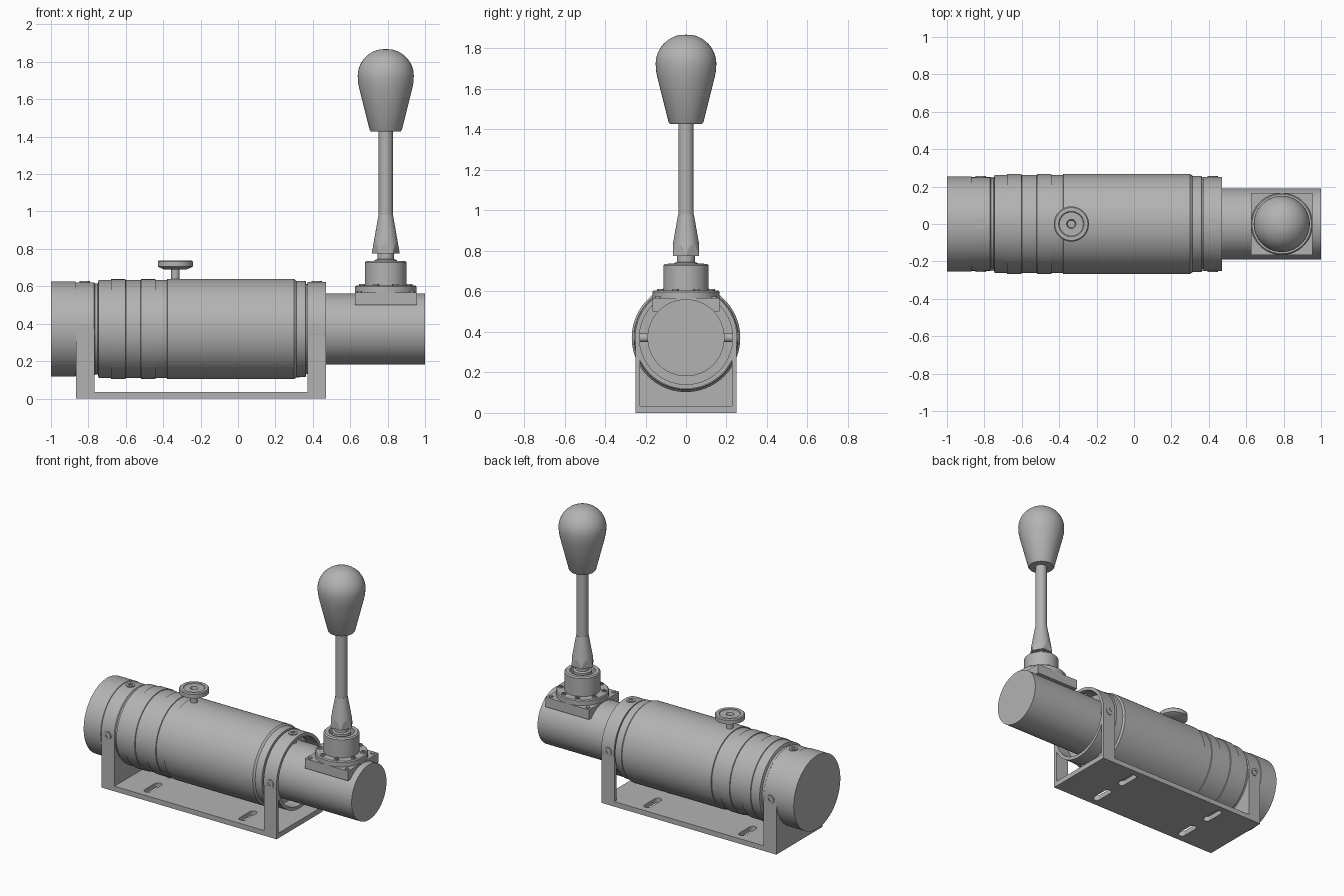
import bpy, bmesh, math
from mathutils import Matrix, Vector

if "Cube" in bpy.data.objects:
    bpy.data.objects.remove(bpy.data.objects["Cube"])

grey = bpy.data.materials.new("light_grey")
grey.use_nodes = True
grey.diffuse_color = (0.45, 0.45, 0.45, 1)
grey.node_tree.nodes["Principled BSDF"].inputs["Base Color"].default_value = (0.45, 0.45, 0.45, 1)

AXIS_Z = 0.371
LEVER_X = 0.79
ALONG_X = Matrix.Rotation(math.pi / 2, 4, 'Y')


def finish(name, bm, smooth=True):
    bmesh.ops.recalc_face_normals(bm, faces=bm.faces)
    mesh = bpy.data.meshes.new(name)
    bm.to_mesh(mesh)
    bm.free()
    mesh.materials.append(grey)
    obj = bpy.data.objects.new(name, mesh)
    bpy.context.collection.objects.link(obj)
    if smooth:
        bpy.ops.object.select_all(action='DESELECT')
        obj.select_set(True)
        bpy.context.view_layer.objects.active = obj
        bpy.ops.object.shade_smooth_by_angle(angle=math.radians(30))
    return obj


def lathe(name, profile, place=Matrix(), sides=64):
    """Spin (distance along axis, radius) points about the z axis, then place."""
    bm = bmesh.new()
    verts = [bm.verts.new((r, 0, h)) for h, r in profile]
    edges = [bm.edges.new(pair) for pair in zip(verts, verts[1:])]
    bmesh.ops.spin(bm, geom=verts + edges, cent=(0, 0, 0), axis=(0, 0, 1),
                   angle=math.tau, steps=sides, use_duplicate=False)
    bmesh.ops.remove_doubles(bm, verts=bm.verts, dist=0.0002)
    bm.transform(place)
    return finish(name, bm)


def box(name, low, high):
    low, high = Vector(low), Vector(high)
    bm = bmesh.new()
    bmesh.ops.create_cube(bm, size=1)
    bm.transform(Matrix.Translation((low + high) / 2) @ Matrix.Diagonal((*(high - low), 1)))
    return finish(name, bm, False)


def boolean(obj, other, operation='DIFFERENCE'):
    mod = obj.modifiers.new(operation.lower(), 'BOOLEAN')
    mod.operation, mod.object, mod.solver = operation, other, 'EXACT'
    bpy.context.view_layer.objects.active = obj
    bpy.ops.object.modifier_apply(modifier=mod.name)
    bpy.data.objects.remove(other)


def at(x, y, z):
    return Matrix.Translation((x, y, z))


# Main barrel: end cap, grooves, raised bands and long sleeve
lathe("barrel", [
    (-1, 0), (-1, .254), (-.87, .254), (-.868, .25), (-.77, .25), (-.765, .243),
    (-.75, .243), (-.745, .262), (-.68, .262), (-.678, .267), (-.602, .267),
    (-.6, .262), (-.52, .262), (-.518, .267), (-.442, .267), (-.44, .262),
    (-.38, .262), (-.378, .268), (.3, .268), (.312, .258), (.362, .256),
    (.364, .24), (.375, .24), (.375, 0)], at(0, 0, AXIS_Z) @ ALONG_X, 96)
lathe("collar", [(.372, .23), (.372, .252), (.47, .252), (.47, .23), (.372, .23)],
      at(0, 0, AXIS_Z) @ ALONG_X, 96)
lathe("end_rod", [(.37, 0), (.37, .19), (1, .19), (1, 0)], at(0, 0, AXIS_Z) @ ALONG_X, 96)

# Bracket: slotted base, solid cradle at one end, two arms at the other
base = box("bracket_base", (-.865, -.25, 0), (.47, .25, .035))
for x in (-.56, .165):
    for y in (-.127, .127):
        bm = bmesh.new()
        bmesh.ops.create_cone(bm, cap_ends=True, segments=24, radius1=.025, radius2=.025, depth=.2)
        for v in bm.verts:
            v.co.y += math.copysign(.055, v.co.y) if abs(v.co.y) > 1e-5 else 0
        bm.transform(at(x, y, 0))
        boolean(base, finish("slot_cutter", bm, False))
cradle = box("bracket_cradle", (-.865, -.25, .035), (-.768, .25, AXIS_Z))
boolean(cradle, lathe("cradle_cutter", [(-.95, 0), (-.95, .246), (-.7, .246), (-.7, 0)],
                      at(0, 0, AXIS_Z) @ ALONG_X, 96))
for side, name in ((-1, "front"), (1, "back")):
    ys = sorted((side * .25, side * .228))
    box(f"bracket_arm_{name}", (.372, ys[0], .035), (.47, ys[1], AXIS_Z))

# Set screws around the collar and the end cap
screw = [(-.065, 0), (-.065, .022), (-.004, .022), (-.004, .028), (.004, .028),
         (.004, .013), (-.012, .013), (-.012, 0)]
for x in (-.82, .42):
    for label, angle in (("top", 0), ("front", math.pi / 2), ("back", -math.pi / 2)):
        spot = at(x, 0, AXIS_Z) @ Matrix.Rotation(angle, 4, 'X') @ at(0, 0, .252)
        lathe(f"set_screw_{label}", screw, spot, 20)

# Thumb knob on top of the barrel
lathe("thumb_knob", [
    (.62, 0), (.62, .022), (.69, .022), (.69, .06), (.705, .094), (.732, .094),
    (.738, .088), (.738, .068), (.733, .064), (.733, .025), (.715, .02), (.715, 0)],
    at(-.335, 0, 0), 48)

# Lever mount: saddle block, flange and cup
box("saddle_block", (LEVER_X - .165, -.165, .5), (LEVER_X + .165, .165, .567))
lathe("mount_flange", [(.56, 0), (.56, .165), (.598, .165), (.604, .159), (.604, 0)],
      at(LEVER_X, 0, 0))
lathe("mount_cup", [(.6, 0), (.6, .112), (.728, .112), (.736, .104), (.736, .08),
                    (.69, .08), (.69, 0)], at(LEVER_X, 0, 0))
for i in range(8):
    a = math.tau * (i + .5) / 8
    lathe("flange_screw", [(.6, 0), (.6, .016), (.612, .016), (.612, .008), (.606, .008), (.606, 0)],
          at(LEVER_X + .138 * math.cos(a), .138 * math.sin(a), 0), 16)
for sx in (-1, 1):
    for sy in (-1, 1):
        lathe("corner_screw", [(.56, 0), (.56, .014), (.574, .014), (.574, 0)],
              at(LEVER_X + sx * .14, sy * .14, 0), 16)

# Lever: neck, hexagonal taper, shaft and grip
lathe("lever_neck", [(.68, 0), (.68, .06), (.74, .06), (.745, .045), (.78, .045), (.78, 0)],
      at(LEVER_X, 0, 0), 32)
taper = lathe("lever_taper", [(.775, 0), (.775, .075), (.98, .039), (.98, 0)], at(LEVER_X, 0, 0), 48)
bm = bmesh.new()
bmesh.ops.create_cone(bm, cap_ends=True, segments=6, radius1=.075, radius2=.075, depth=.6)
bm.transform(at(LEVER_X, 0, .9) @ Matrix.Rotation(math.pi / 2, 4, 'Z'))
boolean(taper, finish("hex_cutter", bm, False), 'INTERSECT')
lathe("lever_shaft", [(.97, 0), (.97, .038), (1.45, .038), (1.45, 0)], at(LEVER_X, 0, 0), 32)
dome = [(1.725 + .145 * math.sin(a), .15 * math.cos(a))
        for a in (math.radians(d) for d in range(0, 78, 7))]
lathe("lever_grip", [(1.428, 0), (1.428, .08), (1.436, .086), (1.65, .14), (1.69, .148)]
      + dome + [(1.868, 0)], at(LEVER_X, 0, 0))
